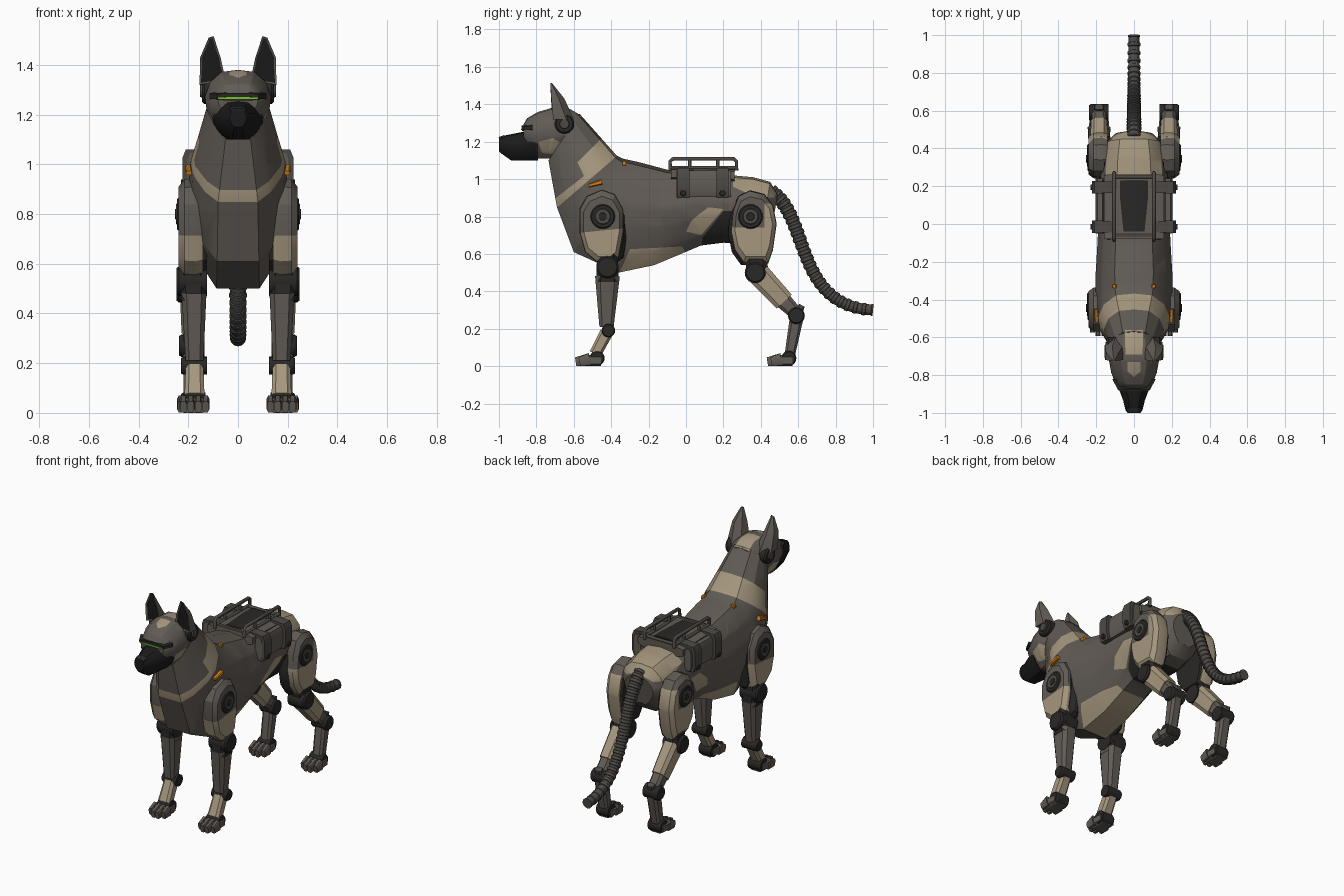
import bpy, bmesh
from math import sin, cos, pi, radians
from mathutils import Vector, geometry

if "Cube" in bpy.data.objects:
    bpy.data.objects.remove(bpy.data.objects["Cube"])


def material(name, *rgb):
    mat = bpy.data.materials.new(name)
    mat.use_nodes = True
    mat.diffuse_color = (*rgb, 1)
    node = next(n for n in mat.node_tree.nodes if n.type == 'BSDF_PRINCIPLED')
    node.inputs["Base Color"].default_value = (*rgb, 1)
    node.inputs["Roughness"].default_value = .6
    return mat


GREY = material("armour grey", .12, .105, .09)
TAN = material("sand tan", .38, .31, .21)
GUN = material("gunmetal", .075, .068, .06)
DARK = material("joint charcoal", .022, .021, .02)
BLACK = material("muzzle black", .011, .011, .011)
ORANGE = material("marker orange", .7, .22, .01)
GREEN = material("visor green", .2, .6, .02)


def loft(name, rings, mat, pair=False):
    """Skin a list of equal rings; pair also builds the mirrored right part."""
    objects = []
    for side, suffix in ((1, "_left"), (-1, "_right")) if pair else ((1, ""),):
        bm = bmesh.new()
        loops = [[bm.verts.new((side * x, y, z)) for x, y, z in ring] for ring in rings]
        count = len(loops[0])
        for low, high in zip(loops, loops[1:]):
            for i in range(count):
                j = (i + 1) % count
                bm.faces.new((low[i], low[j], high[j], high[i]))
        bm.faces.new(loops[0])
        bm.faces.new(loops[-1])
        bmesh.ops.recalc_face_normals(bm, faces=bm.faces)
        mesh = bpy.data.meshes.new(name + suffix)
        bm.to_mesh(mesh)
        bm.free()
        mesh.materials.append(mat)
        mesh.shade_smooth()
        mesh.set_sharp_from_angle(angle=radians(28))
        obj = bpy.data.objects.new(name + suffix, mesh)
        bpy.context.collection.objects.link(obj)
        objects.append(obj)
    return objects


def paint(objects, outline, mat, top=False):
    """Cut a convex outline into the faces and colour what lies inside it."""
    pts = [Vector((a, b, 0) if top else (0, a, b)) for a, b in outline]
    middle = sum(pts, Vector()) / len(pts)
    axis = Vector((0, 0, 1) if top else (1, 0, 0))
    planes = []
    for a, b in zip(pts, pts[1:] + pts[:1]):
        normal = axis.cross(b - a).normalized()
        planes.append((a, normal if (middle - a).dot(normal) > 0 else -normal))
    for obj in objects:
        bm = bmesh.new()
        bm.from_mesh(obj.data)
        for co, no in planes:
            bmesh.ops.bisect_plane(bm, geom=bm.verts[:] + bm.edges[:] + bm.faces[:],
                                   dist=.0005, plane_co=co, plane_no=no)
        obj.data.materials.append(mat)
        for face in bm.faces:
            spot = face.calc_center_median()
            inside = all((spot - co).dot(no) > 0 for co, no in planes)
            if inside and (not top or face.normal.z > .1):
                face.material_index = len(obj.data.materials) - 1
        bm.to_mesh(obj.data)
        bm.free()


def limb(name, start, end, size_a, size_b, mat, pair=True):
    """Chamfered tapering bar; sizes are half width in x and half depth."""
    start, end = Vector(start), Vector(end)
    across = (end - start).normalized().cross(Vector((1, 0, 0)))
    rings = []
    for p, (w, d) in ((start, size_a), (end, size_b)):
        corners = [(w, .6), (.6 * w, 1), (-.6 * w, 1), (-w, .6),
                   (-w, -.6), (-.6 * w, -1), (.6 * w, -1), (w, -.6)]
        rings.append([p + Vector((u, 0, 0)) + across * v * d for u, v in corners])
    return loft(name, rings, mat, pair)


def disc(name, x_in, x_out, y, z, r, mat):
    """Joint cap turned about x, with a chamfered outer rim."""
    steps = [2 * pi * i / 20 for i in range(20)]
    profile = ((x_in, r), (x_out - .01, r), (x_out, r * .85))
    return loft(name, [[(x, y + q * cos(a), z + q * sin(a)) for a in steps]
                       for x, q in profile], mat, True)


def plate(name, outline, x_in, x_out, mat):
    """Armour plate from a y-z outline, domed towards the outside."""
    cy, cz = (sum(c) / len(outline) for c in zip(*outline))
    layers = ((x_in, .94), (x_in + .03, 1), (x_out - .025, .98), (x_out, .82))
    return loft(name, [[(x, cy + (y - cy) * k, cz + (z - cz) * k) for y, z in outline]
                       for x, k in layers], mat, True)


def tube(name, points, radius, mat):
    curve = bpy.data.curves.new(name, 'CURVE')
    curve.dimensions = '3D'
    curve.bevel_depth, curve.bevel_resolution, curve.use_fill_caps = radius, 1, True
    spline = curve.splines.new('POLY')
    spline.points.add(len(points) - 1)
    for point, co in zip(spline.points, points):
        point.co = (*co, 1)
    curve.materials.append(mat)
    bpy.context.collection.objects.link(bpy.data.objects.new(name, curve))


SECTION = [(0, 1), (.5, .97), (.84, .82), (1, .6), (.95, .4), (.7, .15), (.42, 0)]
SECTION += [(0, 0)] + [(-u, v) for u, v in SECTION[:0:-1]]


def body(name, stations, mat):
    """Loft of body sections, each given by top (y, z), bottom (y, z), half width."""
    return loft(name, [[(w * u, by + (ty - by) * v, bz + (tz - bz) * v) for u, v in SECTION]
                       for ty, tz, by, bz, w in stations], mat)


# Torso and neck
torso = body("torso", [
    (.49, .92, .46, .74, .10), (.45, .985, .40, .68, .15), (.36, 1.01, .30, .655, .17),
    (.25, 1.02, .20, .66, .18), (.05, 1.03, .08, .645, .185), (-.1, 1.05, -.17, .54, .195),
    (-.25, 1.09, -.36, .50, .205), (-.34, 1.11, -.60, .61, .20), (-.37, 1.125, -.69, .85, .19),
    (-.45, 1.215, -.71, .96, .16), (-.57, 1.35, -.735, 1.1, .12)], GREY)
paint(torso, [(-.35, 1.14), (-.53, .985), (-.58, 1.09), (-.44, 1.23)], TAN)      # neck band
paint(torso, [(-.53, .985), (-.71, .83), (-.72, .88), (-.54, 1.02)], TAN)        # collar
paint(torso, [(.25, 1.05), (.25, .96), (.36, .91), (.47, .9), (.53, 1)], TAN)    # rump
paint(torso, [(0, .72), (.03, .78), (.12, .85), (.2, .84), (.08, .70)], TAN)     # flank
paint(torso, [(-.36, .49), (-.16, .52), (0, .6), (-.02, .64), (-.3, .625)], TAN) # belly
paint(torso, [(.08, .63), (.09, .69), (.2, .83), (.32, .83), (.32, .63)], DARK)  # groin

# Head and muzzle
head = body("head", [(y, t, y, b, w) for y, b, t, w in (
    (-.56, 1.18, 1.34, .085), (-.62, 1.13, 1.375, .12), (-.72, 1.11, 1.38, .133),
    (-.79, 1.11, 1.36, .12), (-.85, 1.14, 1.325, .095), (-.87, 1.2, 1.29, .08))], GREY)
paint(head, [(-.79, 1.2), (-.77, 1.14), (-.7, 1.13), (-.65, 1.18), (-.71, 1.22)], TAN)
paint(head, [(-.05, -.55), (.05, -.55), (.045, -.69), (-.045, -.69)], TAN, top=True)
paint(head, [(-.035, -.73), (.035, -.73), (.035, -.78), (0, -.81), (-.035, -.78)], TAN, top=True)
body("muzzle", [(y, t, y, b, w) for y, b, t, w in (
    (-.79, 1.1, 1.27, .105), (-.86, 1.1, 1.255, .085), (-.935, 1.1, 1.24, .057),
    (-.985, 1.135, 1.23, .045), (-1, 1.15, 1.22, .035))], BLACK)
limb("nose", (0, -.97, 1.21), (0, -.998, 1.205), (.035, .025), (.03, .02), DARK, False)
limb("visor", (0, -.82, 1.275), (0, -.878, 1.272), (.115, .018), (.085, .015), DARK, False)
limb("visor_light", (0, -.84, 1.268), (0, -.882, 1.266), (.1, .004), (.08, .004), GREEN, False)

# Ears with inset black inner faces
ears = loft("ear", [
    [(.05, -.715, 1.34), (.155, -.71, 1.32), (.155, -.64, 1.32), (.10, -.60, 1.32), (.055, -.64, 1.34)],
    [(.07, -.722, 1.43), (.152, -.72, 1.43), (.148, -.68, 1.43), (.115, -.65, 1.43), (.08, -.68, 1.43)],
    [(.098, -.725, 1.515), (.118, -.725, 1.51), (.116, -.718, 1.51), (.108, -.715, 1.51), (.1, -.718, 1.515)],
], GREY, True)
for ear in ears:
    bm = bmesh.new()
    bm.from_mesh(ear.data)
    front = [f for f in bm.faces if f.normal.y < -.9]
    bmesh.ops.inset_region(bm, faces=front, thickness=.009, depth=-.006)
    ear.data.materials.append(BLACK)
    for face in front:
        face.material_index = 1
    bm.to_mesh(ear.data)
    bm.free()
disc("ear_pivot", .06, .145, -.65, 1.295, .052, DARK)
disc("ear_pivot_cap", .1, .152, -.65, 1.295, .028, GUN)

# Front legs
SHOULDER = [(-.57, .72), (-.57, .84), (-.53, .91), (-.45, .945), (-.38, .92), (-.335, .84),
            (-.335, .72), (-.36, .58), (-.40, .55), (-.47, .55), (-.54, .61)]
shoulder = plate("shoulder_plate", SHOULDER, .14, .24, GREY)
paint(shoulder, [(-.6, .71), (-.3, .74), (-.3, .5), (-.6, .5)], TAN)
plate("shoulder_backing", [(y + .025, z) for y, z in SHOULDER], .125, .2, DARK)
limb("elbow_block", (.185, -.42, .6), (.178, -.42, .45), (.055, .055), (.05, .06), DARK)
disc("elbow", .125, .248, -.42, .53, .06, DARK)
limb("foreleg", (.177, -.42, .48), (.175, -.425, .21), (.05, .066), (.036, .038), GREY)
disc("wrist", .125, .23, -.415, .19, .036, DARK)
limb("front_pastern", (.175, -.425, .18), (.175, -.485, .065), (.036, .035), (.04, .032), TAN)

# Hind legs
THIGH = [(.25, .83), (.28, .91), (.34, .94), (.42, .92), (.465, .86), (.485, .76),
         (.465, .62), (.44, .55), (.31, .55), (.26, .62), (.24, .72)]
thigh = plate("thigh_plate", THIGH, .14, .24, GREY)
paint(thigh, [(.2, .74), (.5, .74), (.5, .5), (.2, .5)], TAN)
paint(thigh, [(.42, .74), (.42, .87), (.5, .87), (.5, .74)], TAN)
plate("thigh_backing", [(y - .015, z - .01) for y, z in THIGH], .125, .19, DARK)
limb("knee_block", (.185, .37, .6), (.185, .39, .46), (.045, .06), (.045, .055), DARK)
disc("knee", .13, .248, .37, .5, .056, DARK)
limb("shin_armour", (.185, .39, .49), (.185, .525, .345), (.048, .062), (.042, .055), TAN)
limb("shin", (.185, .5, .37), (.185, .59, .28), (.038, .048), (.036, .035), GREY)
disc("hock", .135, .238, .59, .27, .045, DARK)
limb("heel", (.185, .59, .27), (.185, .62, .325), (.03, .03), (.022, .016), GUN)
limb("metatarsus", (.185, .59, .25), (.185, .555, .06), (.036, .036), (.034, .028), GREY)

# Hip and shoulder hubs, then paws with four toes each
for label, x, y, ankle in (("front", .175, -.445, -.475), ("hind", .185, .345, .55)):
    disc(label + "_hub", .2, .246, y, .80, .07, DARK)
    disc(label + "_hub_ring", .2, .25, y, .80, .046, GUN)
    disc(label + "_hub_bolt", .2, .253, y, .80, .024, DARK)
    disc(label + "_ankle", x - .045, x + .045, ankle, .042, .04, DARK)
    limb(label + "_paw", (x, ankle + .02, .03), (x, ankle - .075, .03), (.05, .03), (.055, .03), GREY)
    for i in range(4):
        offset, reach = (i - 1.5) * .03, .095 if i in (0, 3) else .115
        limb(f"{label}_toe_{i + 1}", (x + offset, ankle - .04, .036),
             (x + offset, ankle - reach, .024), (.015, .034), (.013, .023), GREY)

# Segmented tail
path = geometry.interpolate_bezier(Vector((0, .46, .93)), Vector((0, .66, .80)),
                                   Vector((0, .58, .32)), Vector((0, 1, .30)), 25)
rings = []
for i, p in enumerate(path):
    along = (path[min(i + 1, 24)] - path[max(i - 1, 0)]).normalized()
    up = along.cross(Vector((1, 0, 0)))
    radius = .04 - .0003 * i
    for shift, k in ((-.011, .88), (-.008, 1), (.008, 1), (.011, .88)):
        shift = min(shift, 0) if i == 24 else shift
        rings.append([p + along * shift + radius * k * (Vector((cos(a), 0, 0)) + up * sin(a))
                      for a in (2 * pi * j / 12 for j in range(12))])
loft("tail", rings, GUN)

# Back pack: saddle, side panels, straps and carrying rails
limb("saddle", (0, -.08, 1.03), (0, .26, 1.02), (.16, .035), (.16, .035), GREY, False)
limb("saddle_panel", (0, -.04, 1.045), (0, .23, 1.045), (.075, .022), (.075, .022), DARK, False)
limb("side_panel", (.18, -.05, .975), (.18, .24, .975), (.024, .07), (.024, .07), GREY)
for i, y in enumerate((-.015, .195), 1):
    limb(f"strap_{i}", (.19, y - .033, .98), (.19, y + .033, .98), (.033, .08), (.033, .08), GUN)
    disc(f"strap_bolt_{i}", .2, .23, y, .925, .016, DARK)
    limb(f"strap_top_{i}", (.14, y - .03, 1.045), (.14, y + .03, 1.045), (.05, .018), (.05, .018), GUN)
for side, label in ((1, "left"), (-1, "right")):
    x = .105 * side
    tube("rail_" + label, [(x, y, z) for y, z in (
        (-.085, 1.045), (-.085, 1.095), (-.07, 1.108), (.255, 1.108), (.27, 1.095), (.27, 1.045))],
        .011, GUN)
    tube("rail_base_" + label, [(x, -.085, 1.06), (x, .27, 1.06)], .011, GUN)
    for y in (.02, .17):
        tube("rail_post_" + label, [(x, y, 1.04), (x, y, 1.108)], .01, GUN)
for y in (-.06, .25):
    tube("rail_crossbar", [(-.105, y, 1.06), (.105, y, 1.06)], .01, GUN)

# Orange markers
limb("side_marker", (.197, -.52, .965), (.2, -.45, .985), (.012, .009), (.012, .014), ORANGE)
limb("back_marker", (.105, -.34, 1.085), (.105, -.32, 1.085), (.012, .014), (.012, .014), ORANGE)
